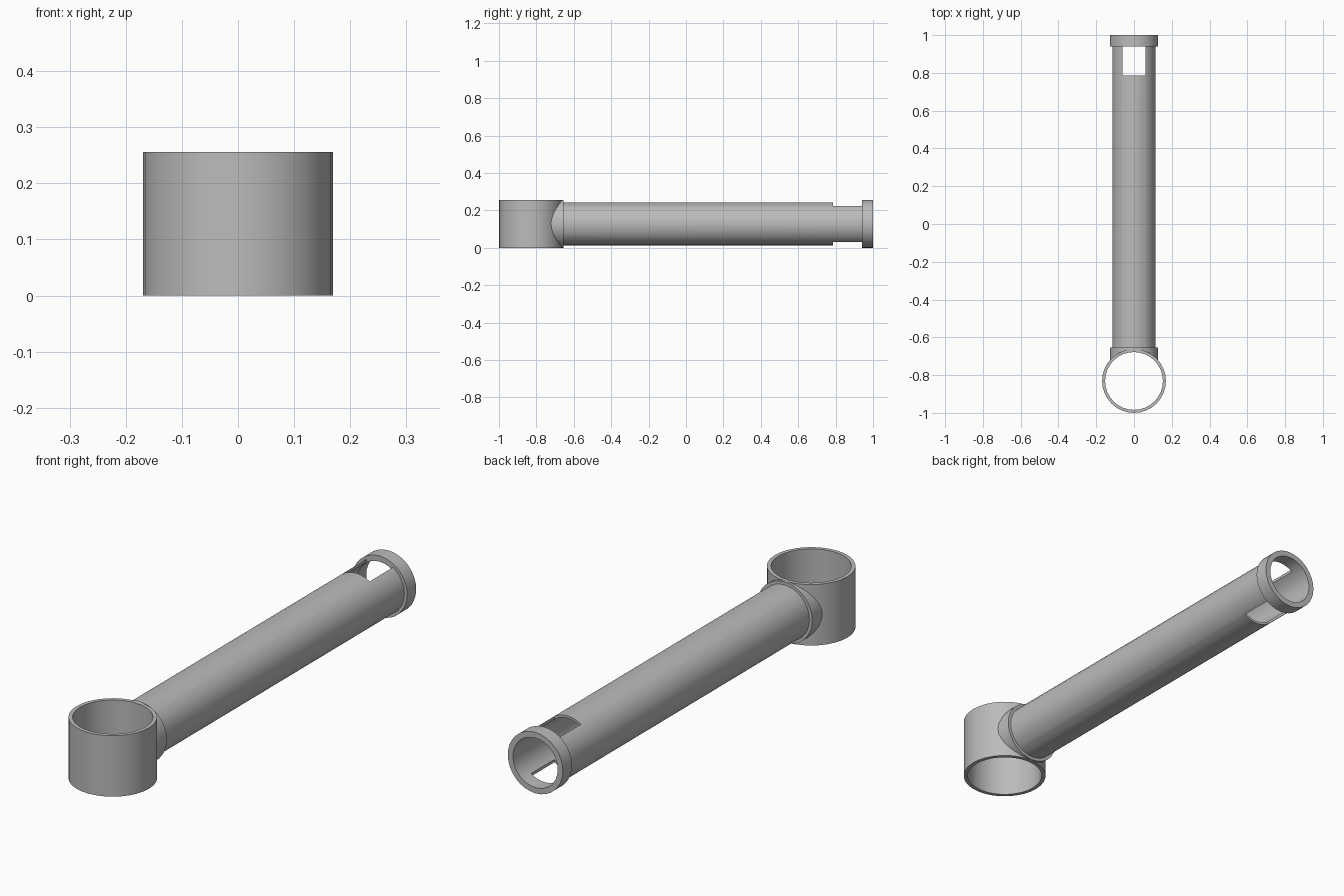
import bpy, bmesh, math
from mathutils import Matrix

if "Cube" in bpy.data.objects:
    bpy.data.objects.remove(bpy.data.objects["Cube"])

SIDES = 32
MID_Z = 0.128      # height of the pipe axis
SOCKET_Y = -0.831  # centre of the upright socket
BORE = 0.105       # inner radius of pipe and collars

grey = bpy.data.materials.new("plain_grey")
grey.use_nodes = True
grey.diffuse_color = (0.5, 0.5, 0.5, 1)
grey.node_tree.nodes["Principled BSDF"].inputs["Base Color"].default_value = (0.5, 0.5, 0.5, 1)


def add_object(name, bm):
    bmesh.ops.recalc_face_normals(bm, faces=bm.faces)
    mesh = bpy.data.meshes.new(name)
    bm.to_mesh(mesh)
    bm.free()
    mesh.materials.append(grey)
    obj = bpy.data.objects.new(name, mesh)
    bpy.context.collection.objects.link(obj)
    return obj


def pipe(name, outer, inner, start, end, upright=False):
    """Hollow pipe running along y, or along z when upright."""
    bm = bmesh.new()
    profile = [(outer, start), (outer, end), (inner, end), (inner, start)]
    loops = []
    for radius, along in profile:
        loop = []
        for i in range(SIDES):
            a = math.tau * i / SIDES
            u, v = radius * math.cos(a), radius * math.sin(a)
            pos = (u, SOCKET_Y + v, along) if upright else (u, along, MID_Z + v)
            loop.append(bm.verts.new(pos))
        loops.append(loop)
    for k, loop in enumerate(loops):
        other = loops[(k + 1) % len(loops)]
        for i in range(SIDES):
            j = (i + 1) % SIDES
            bm.faces.new((loop[i], loop[j], other[j], other[i]))
    return add_object(name, bm)


def cut(obj, bm):
    """Subtract a temporary solid from the object."""
    cutter = add_object("cutter", bm)
    cutter.hide_render = True
    mod = obj.modifiers.new("cut", "BOOLEAN")
    mod.operation, mod.solver, mod.object = "DIFFERENCE", "EXACT", cutter
    bpy.context.view_layer.objects.active = obj
    bpy.ops.object.modifier_apply(modifier=mod.name)
    bpy.data.objects.remove(cutter)


def socket_core():
    bm = bmesh.new()
    bmesh.ops.create_cone(bm, cap_ends=True, segments=SIDES, radius1=0.161, radius2=0.161,
                          depth=1, matrix=Matrix.Translation((0, SOCKET_Y, MID_Z)))
    return bm


# Upright open socket
socket = pipe("upright_socket", 0.169, 0.153, 0, 2 * MID_Z, upright=True)

# Collar saddled against the socket
saddle = pipe("saddle_collar", 0.128, BORE, -0.76, -0.655)
cut(saddle, socket_core())

# Long pipe with a slot through top and bottom
arm = pipe("long_pipe", 0.115, BORE, -0.74, 0.96)
cut(arm, socket_core())
slot = bmesh.new()
bmesh.ops.create_cube(slot, size=1, matrix=Matrix.Translation((0, 0.8625, MID_Z))
                      @ Matrix.Diagonal((0.124, 0.155, 0.4, 1)))
cut(arm, slot)

# Collar at the open end
end_collar = pipe("end_collar", 0.128, BORE - 0.001, 0.94, 1)

# Smooth walls with crisp rims
for obj in (socket, saddle, arm, end_collar):
    bpy.ops.object.select_all(action="DESELECT")
    obj.select_set(True)
    bpy.context.view_layer.objects.active = obj
    bpy.ops.object.shade_smooth_by_angle(angle=math.radians(30))
